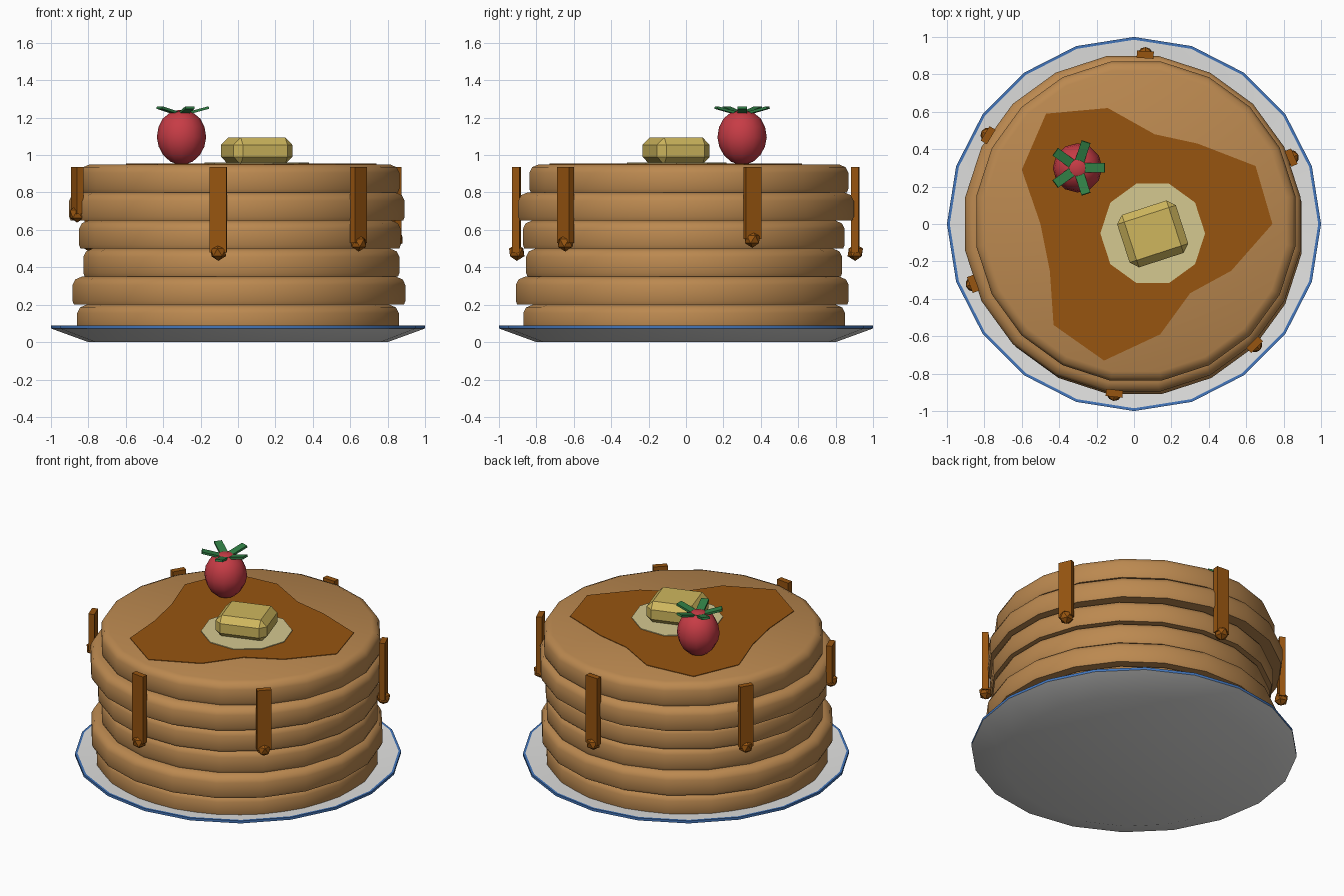
import bpy, bmesh, math
from mathutils import Matrix, Vector

if "Cube" in bpy.data.objects:
    bpy.data.objects.remove(bpy.data.objects["Cube"])


def material(name, rgb):
    m = bpy.data.materials.new(name)
    m.diffuse_color = (*rgb, 1)
    m.use_nodes = True
    m.node_tree.nodes["Principled BSDF"].inputs["Base Color"].default_value = m.diffuse_color
    return m


PANCAKE = material("golden pancake", (0.50, 0.25, 0.08))
SYRUP = material("syrup brown", (0.31, 0.09, 0.005))
BUTTER = material("butter yellow", (0.62, 0.47, 0.11))
MELT = material("melted butter", (0.66, 0.58, 0.28))
RED = material("berry red", (0.57, 0.045, 0.06))
GREEN = material("leaf green", (0.03, 0.21, 0.06))
WHITE = material("plate white", (0.76, 0.76, 0.75))
BLUE = material("rim blue", (0.055, 0.18, 0.50))


def finish(name, bm, mats, smooth=None):
    """Turn a bmesh into an object, optionally smooth below an angle."""
    bmesh.ops.recalc_face_normals(bm, faces=bm.faces)
    me = bpy.data.meshes.new(name)
    bm.to_mesh(me)
    bm.free()
    for m in mats:
        me.materials.append(m)
    if smooth:
        me.shade_smooth()
        me.set_sharp_from_angle(angle=math.radians(smooth))
    ob = bpy.data.objects.new(name, me)
    bpy.context.collection.objects.link(ob)
    return ob


def lathe(name, profile, sides, mats, turn=0, centre=(0, 0), smooth=35, rule=None):
    """Closed solid from (radius, z) rings, capped at both ends."""
    bm = bmesh.new()
    rings = []
    for r, z in profile:
        rings.append([bm.verts.new((centre[0] + r * math.cos(turn + math.tau * i / sides),
                                    centre[1] + r * math.sin(turn + math.tau * i / sides), z))
                      for i in range(sides)])
    for k, (a, b) in enumerate(zip(rings, rings[1:])):
        for i in range(sides):
            j = (i + 1) % sides
            f = bm.faces.new((a[i], a[j], b[j], b[i]))
            f.material_index = rule(k) if rule else 0
    bm.faces.new(rings[0])
    bm.faces.new(rings[-1])
    return finish(name, bm, mats, smooth)


def slab(name, points, z0, z1, mat):
    """Flat polygon with a little thickness."""
    bm = bmesh.new()
    face = bm.faces.new([bm.verts.new((x, y, z0)) for x, y in points])
    top = bmesh.ops.extrude_face_region(bm, geom=[face])["geom"]
    bmesh.ops.translate(bm, vec=(0, 0, z1 - z0),
                        verts=[v for v in top if isinstance(v, bmesh.types.BMVert)])
    return finish(name, bm, [mat])


def add_box(bm, size, matrix):
    bmesh.ops.create_cube(bm, size=1, matrix=matrix @ Matrix.Diagonal((*size, 1)))


# Plate with a blue rim
lathe("plate", [(0.80, 0), (1.0, 0.073), (1.0, 0.09), (0.985, 0.09), (0.78, 0.055)],
      20, [WHITE, BLUE], rule=lambda k: 1 if k in (1, 2) else 0)

# Stack of pancakes: centre x, centre y, half width
stack = [(0.0, -0.01, 0.86), (0.005, -0.02, 0.89), (0.018, -0.01, 0.845),
         (0.01, -0.012, 0.86), (-0.006, 0.0, 0.897), (0.01, 0.015, 0.853)]
for i, (x, y, half) in enumerate(stack):
    r, z = half / math.cos(math.pi / 20), 0.05 + 0.15 * i
    lathe(f"pancake_{i + 1}",
          [(r - 0.008, z), (r, z + 0.02), (r, z + 0.105), (r - 0.015, z + 0.135), (r - 0.05, z + 0.15)],
          20, [PANCAKE], turn=math.pi / 20, centre=(x, y), smooth=50)

# Syrup pool and melted butter on top
slab("syrup_pool", [(-0.47, 0.59), (-0.14, 0.62), (0.11, 0.48), (0.34, 0.43), (0.65, 0.31),
                    (0.74, 0.0), (0.52, -0.25), (0.30, -0.37), (0.14, -0.59), (-0.16, -0.73),
                    (-0.43, -0.54), (-0.45, -0.25), (-0.50, 0.0), (-0.60, 0.29)],
     0.945, 0.954, SYRUP)
slab("melted_butter", [(0.1 + 0.28 * math.cos(math.tau * i / 10), -0.05 + 0.28 * math.sin(math.tau * i / 10))
                       for i in range(10)], 0.95, 0.959, MELT)

# Butter pat
bm = bmesh.new()
add_box(bm, (0.33, 0.295, 0.145),
        Matrix.Translation((0.1, -0.053, 1.0225)) @ Matrix.Rotation(math.radians(18), 4, 'Z'))
bmesh.ops.bevel(bm, geom=bm.edges[:], offset=0.04, segments=1, affect='EDGES')
finish("butter_pat", bm, [BUTTER])

# Syrup drips: x, y, height of the drop
drips = [(0.06, 0.905, 0.48), (0.84, 0.355, 0.55), (0.645, -0.645, 0.53),
         (-0.105, -0.905, 0.48), (-0.86, -0.32, 0.685), (-0.78, 0.475, 0.52)]
for i, (x, y, z) in enumerate(drips):
    turn = Matrix.Translation((x, y, 0)) @ Matrix.Rotation(math.atan2(y, x), 4, 'Z')
    bm = bmesh.new()
    add_box(bm, (0.038, 0.09, 0.935 - z), turn @ Matrix.Translation((0, 0, (0.935 + z) / 2)))
    bmesh.ops.create_icosphere(bm, subdivisions=1, radius=0.046, matrix=turn @ Matrix.Translation((0, 0, z)))
    finish(f"syrup_drip_{i + 1}", bm, [SYRUP])

# Strawberry
bx, by = -0.302, 0.30
lathe("strawberry", [(0.02, 0.95), (0.06, 0.965), (0.098, 1.0), (0.122, 1.045), (0.132, 1.095),
                     (0.123, 1.15), (0.10, 1.195), (0.06, 1.228), (0.02, 1.24)],
      12, [RED], centre=(bx, by), smooth=50)

# Leaves fanning out and tilting up
bm = bmesh.new()
for i in range(5):
    m = (Matrix.Translation((bx, by, 1.24)) @ Matrix.Rotation(math.tau * i / 5, 4, 'Z')
         @ Matrix.Translation((0.093, 0, 0)) @ Matrix.Rotation(math.radians(-15), 4, 'Y'))
    add_box(bm, (0.11, 0.05, 0.014), m)
finish("strawberry_leaves", bm, [GREEN])
